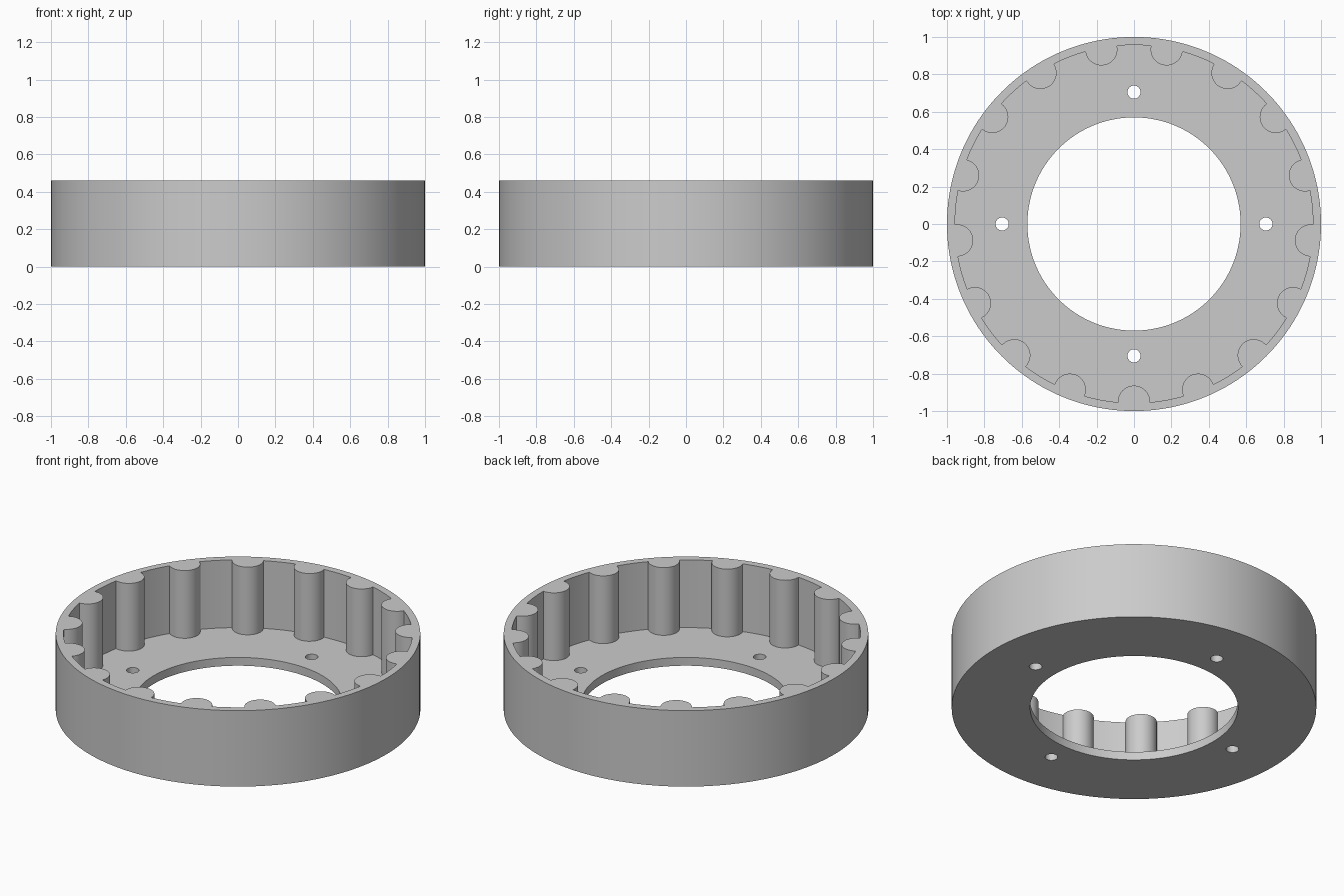
import bpy, bmesh
from math import pi, cos, sin, acos, atan2, radians

RADIUS, HEIGHT, FLOOR = 1.0, 0.46, 0.05
WALL_R = 0.957                      # inner face of the wall
LOBES, LOBE_DIST, LOBE_R = 17, 0.95, 0.086
BORE_R, SCREW_DIST, SCREW_R = 0.57, 0.705, 0.035

cube = bpy.data.objects.get("Cube")
if cube:
    bpy.data.objects.remove(cube, do_unlink=True)

grey = bpy.data.materials.new("plain grey")
grey.use_nodes = True
colour = (0.6, 0.6, 0.6, 1)
grey.diffuse_color = colour
grey.node_tree.nodes["Principled BSDF"].inputs["Base Color"].default_value = colour


def polar(r, a, cx=0, cy=0):
    return (cx + r * cos(a), cy + r * sin(a))


def circle(r, n, cx=0, cy=0):
    return [polar(r, 2 * pi * i / n, cx, cy) for i in range(n)]


def prism(name, outline, z0, z1):
    """Extrude a closed outline from z0 up to z1."""
    bm = bmesh.new()
    base = bm.faces.new([bm.verts.new((x, y, z0)) for x, y in outline])
    ext = bmesh.ops.extrude_face_region(bm, geom=[base])
    top = [g for g in ext["geom"] if isinstance(g, bmesh.types.BMVert)]
    bmesh.ops.translate(bm, verts=top, vec=(0, 0, z1 - z0))
    bmesh.ops.recalc_face_normals(bm, faces=bm.faces)
    mesh = bpy.data.meshes.new(name)
    bm.to_mesh(mesh)
    bm.free()
    mesh.materials.append(grey)
    ob = bpy.data.objects.new(name, mesh)
    bpy.context.collection.objects.link(ob)
    return ob


def cavity_outline(wall_steps=8, lobe_steps=20):
    """Wall arcs alternating with round lobes that bulge inward."""
    half = acos((WALL_R**2 + LOBE_DIST**2 - LOBE_R**2) / (2 * WALL_R * LOBE_DIST))
    beta = atan2(WALL_R * sin(half), WALL_R * cos(half) - LOBE_DIST)
    step = 2 * pi / LOBES
    pts = []
    for k in range(LOBES):
        a = -pi / 2 + k * step
        cx, cy = polar(LOBE_DIST, a)
        for i in range(lobe_steps + 1):
            t = a - beta - (2 * pi - 2 * beta) * i / lobe_steps
            pts.append(polar(LOBE_R, t, cx, cy))
        for i in range(1, wall_steps):
            pts.append(polar(WALL_R, a + half + (step - 2 * half) * i / wall_steps))
    return pts


def cut(target, cutter):
    mod = target.modifiers.new("cut", 'BOOLEAN')
    mod.operation, mod.solver, mod.object = 'DIFFERENCE', 'EXACT', cutter
    bpy.context.view_layer.objects.active = target
    bpy.ops.object.modifier_apply(modifier=mod.name)
    bpy.data.objects.remove(cutter, do_unlink=True)


# Round housing, hollowed from above
housing = prism("lobed_ring_housing", circle(RADIUS, 160), 0, HEIGHT)
cut(housing, prism("cavity_cutter", cavity_outline(), FLOOR, HEIGHT + 0.2))

# Central bore and four screw holes through the floor
cut(housing, prism("bore_cutter", circle(BORE_R, 128), -0.1, 0.2))
for k in range(4):
    x, y = polar(SCREW_DIST, k * pi / 2)
    cut(housing, prism("screw_cutter", circle(SCREW_R, 32, x, y), -0.1, 0.2))

# Smooth curved walls, crisp rims
bpy.ops.object.select_all(action='DESELECT')
housing.select_set(True)
bpy.context.view_layer.objects.active = housing
bpy.ops.object.shade_smooth_by_angle(angle=radians(30))
